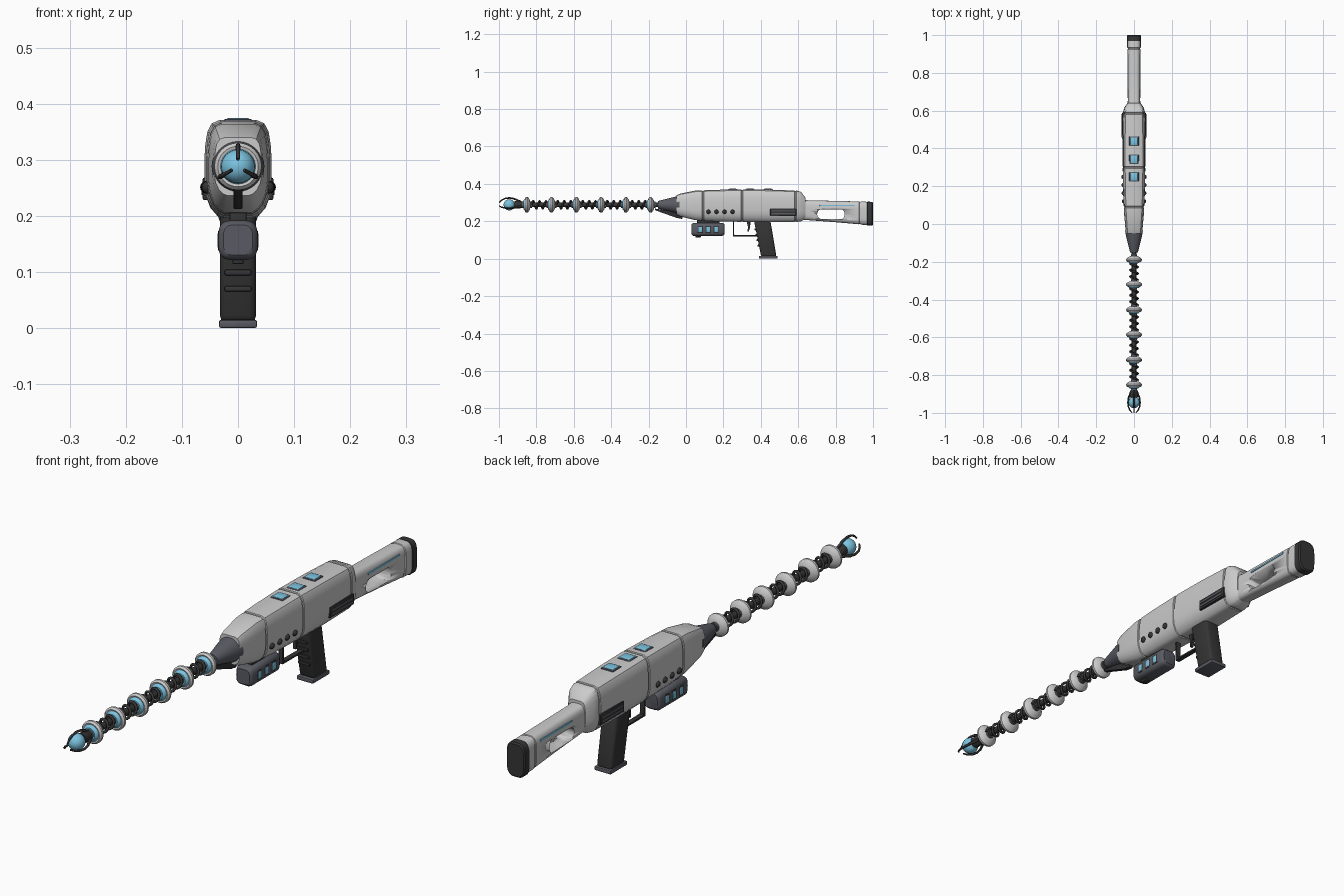
import bpy, bmesh, math
from mathutils import Vector

if "Cube" in bpy.data.objects:
    bpy.data.objects.remove(bpy.data.objects["Cube"])

AX = 0.288  # height of the barrel axis


def mat(name, c):
    m = bpy.data.materials.new(name)
    m.diffuse_color = (*c, 1)
    m.use_nodes = True
    m.node_tree.nodes["Principled BSDF"].inputs["Base Color"].default_value = m.diffuse_color
    return m


DARK = mat("dark_rubber", (0.035, 0.035, 0.035))
GREY = mat("gunmetal", (0.1, 0.105, 0.125))
BLUE = mat("glow_blue", (0.2, 0.55, 0.75))
PALE = mat("pale_shell", (0.62, 0.62, 0.63))


def finish(name, bm, m, angle=35):
    bmesh.ops.recalc_face_normals(bm, faces=bm.faces[:])
    me = bpy.data.meshes.new(name)
    bm.to_mesh(me)
    bm.free()
    me.materials.append(m)
    ob = bpy.data.objects.new(name, me)
    bpy.context.collection.objects.link(ob)
    bpy.ops.object.select_all(action='DESELECT')
    ob.select_set(True)
    bpy.context.view_layer.objects.active = ob
    bpy.ops.object.shade_smooth_by_angle(angle=math.radians(angle))
    return ob


def superellipse(p, n=32):
    f = lambda v: math.copysign(abs(v) ** (2 / p), v)
    return [(f(math.cos(2 * math.pi * i / n)), f(math.sin(2 * math.pi * i / n))) for i in range(n)]


def loft(name, shape, secs, m):
    """Skin a unit shape through sections (y, half width, bottom z, top z)."""
    bm = bmesh.new()
    rings = [[bm.verts.new((u * w, y, (a + b) / 2 + v * (b - a) / 2)) for u, v in shape]
             for y, w, a, b in secs]
    n = len(shape)
    for r, s in zip(rings, rings[1:]):
        for i in range(n):
            bm.faces.new((r[i], r[(i + 1) % n], s[(i + 1) % n], s[i]))
    bm.faces.new(rings[0])
    bm.faces.new(rings[-1])
    return finish(name, bm, m)


def lathe(name, prof, m, n=32):
    return loft(name, superellipse(2, n), [(y, r, AX - r, AX + r) for y, r in prof], m)


def prism(name, prof, x0, x1, m, bev=0.003, seg=2):
    """Extrude a side profile of (y, z) points from x0 to x1 with rounded edges."""
    bm = bmesh.new()
    a = [bm.verts.new((x0, y, z)) for y, z in prof]
    b = [bm.verts.new((x1, y, z)) for y, z in prof]
    bm.faces.new(a)
    bm.faces.new(b)
    n = len(prof)
    for i in range(n):
        bm.faces.new((a[i], a[(i + 1) % n], b[(i + 1) % n], b[i]))
    if bev:
        bmesh.ops.bevel(bm, geom=bm.edges[:], offset=bev, segments=seg, affect='EDGES', profile=0.5)
    return finish(name, bm, m)


def box(name, x, y, z, m, bev=0.003):
    return prism(name, [(y[0], z[0]), (y[1], z[0]), (y[1], z[1]), (y[0], z[1])], x[0], x[1], m, bev)


def tube(name, pts, r, m, taper=0, n=8):
    """Round tube along a list of points."""
    bm = bmesh.new()
    pts = [Vector(p) for p in pts]
    rings = []
    for i, p in enumerate(pts):
        t = (pts[min(i + 1, len(pts) - 1)] - pts[max(i - 1, 0)]).normalized()
        u = t.cross(Vector((0.31, 0.92, 0.24)) if abs(t.y) < 0.5 else Vector((1, 0, 0.2))).normalized()
        if name.startswith("coil"):
            u = Vector((p.x, 0, p.z - AX)).normalized()
        v = t.cross(u).normalized()
        q = r * (1 - taper * i / (len(pts) - 1))
        rings.append([bm.verts.new(p + q * (u * math.cos(k * 2 * math.pi / n) + v * math.sin(k * 2 * math.pi / n)))
                      for k in range(n)])
    for a, b in zip(rings, rings[1:]):
        for k in range(n):
            bm.faces.new((a[k], a[(k + 1) % n], b[(k + 1) % n], b[k]))
    bm.faces.new(rings[0])
    bm.faces.new(rings[-1])
    return finish(name, bm, m, 60)


# Main body: faceted round shell with panel grooves
half = [(0.55, 1), (0.78, 0.93), (0.91, 0.76), (0.97, 0.5), (1, 0.2), (1, -0.3),
        (0.95, -0.55), (0.82, -0.78), (0.62, -0.94), (0.45, -1)]
shell = half + [(-u, v) for u, v in reversed(half)]
keys = [(-0.05, 0.042, 0.236, 0.34), (-0.03, 0.045, 0.226, 0.348), (0.05, 0.052, 0.206, 0.364),
        (0.15, 0.057, 0.2, 0.368), (0.3, 0.06, 0.197, 0.371), (0.45, 0.06, 0.195, 0.369),
        (0.595, 0.057, 0.197, 0.364), (0.615, 0.052, 0.2, 0.357), (0.64, 0.036, 0.212, 0.325)]


def at(y):
    for p, q in zip(keys, keys[1:]):
        if p[0] <= y <= q[0]:
            t = (y - p[0]) / (q[0] - p[0])
            return [a + (b - a) * t for a, b in zip(p, q)]


secs = [list(k) for k in keys if abs(k[0] - 0.3) > 0.01]
for s in (0.09, 0.3, 0.585):
    for d, g in ((-0.005, 0), (-0.003, 0.003), (0.003, 0.003), (0.005, 0)):
        y, w, a, b = at(s + d)
        secs.append([y, w - g, a + g, b - g])
secs.sort(key=lambda k: k[0])
loft("body_shell", shell, secs, PALE)

# Nose cone and the strut beneath it
lathe("nose_cone", [(-0.15, 0.012), (-0.15, 0.02), (-0.14, 0.023), (-0.06, 0.043), (-0.035, 0.047), (-0.03, 0.03)], GREY)
prism("nose_strut", [(-0.165, 0.268), (-0.165, 0.259), (-0.05, 0.218), (-0.02, 0.212), (-0.02, 0.24), (-0.06, 0.25)],
      -0.008, 0.008, DARK, 0.002)

# Barrel core, coil and ring stages
lathe("barrel_core", [(-0.9, 0.012), (-0.12, 0.012)], DARK, 16)
stages = [-0.85, -0.718, -0.585, -0.453, -0.32, -0.188]
for i, y in enumerate(stages):
    lathe(f"barrel_ring_{i}", [(y - 0.01, 0.03), (y - 0.012, 0.036), (y - 0.005, 0.042), (y + 0.003, 0.042),
                               (y + 0.009, 0.036), (y + 0.016, 0.024), (y + 0.018, 0.014)], PALE)
    lathe(f"ring_glow_{i}", [(y - 0.02, 0.012), (y - 0.02, 0.022), (y - 0.014, 0.03), (y - 0.008, 0.032)], BLUE)
    lathe(f"ring_collar_{i}", [(y - 0.028, 0.012), (y - 0.028, 0.017), (y + 0.026, 0.017), (y + 0.026, 0.012)], GREY, 20)
for i, y in enumerate(stages[:-1]):
    N = 48
    pts = []
    for k in range(N + 1):
        a = 2 * math.pi * 2.5 * k / N
        pts.append((0.021 * math.cos(a), y + 0.024 + 0.086 * k / N, AX + 0.021 * math.sin(a)))
    tube(f"coil_{i}", pts, 0.005, DARK)

# Emitter tip: collar, glowing bulb and three claws
lathe("tip_collar", [(-0.918, 0.012), (-0.918, 0.02), (-0.89, 0.02), (-0.875, 0.015), (-0.86, 0.015)], DARK, 20)
lathe("tip_bulb", [(-0.945 - 0.03 * math.cos(math.pi * k / 16), max(0.0005, 0.03 * math.sin(math.pi * k / 16)))
                   for k in range(17)], BLUE)
for i, a in enumerate((90, 210, 330)):
    c, s = math.cos(math.radians(a)), math.sin(math.radians(a))
    path = [(-0.88, 0.015), (-0.9, 0.024), (-0.92, 0.033), (-0.945, 0.037), (-0.968, 0.034), (-0.986, 0.025), (-0.998, 0.013)]
    tube(f"tip_claw_{i}", [(r * c, y, AX + r * s) for y, r in path], 0.0055, DARK, 0.4)

# Top buttons
for i, y in enumerate((0.25, 0.342, 0.438)):
    box(f"button_frame_{i}", (-0.026, 0.026), (y - 0.026, y + 0.026), (0.35, 0.3725), GREY, 0.004)
    box(f"top_button_{i}", (-0.021, 0.021), (y - 0.021, y + 0.021), (0.355, 0.3745), BLUE, 0.004)

# Stock with a through slot
rounded = superellipse(3.6, 40)
stock = loft("stock", rounded, [(0.62, 0.034, 0.208, 0.318), (0.655, 0.033, 0.206, 0.312), (0.8, 0.034, 0.195, 0.309),
                                (0.925, 0.035, 0.184, 0.306), (0.927, 0.033, 0.186, 0.304), (0.932, 0.033, 0.186, 0.304),
                                (0.934, 0.036, 0.182, 0.306), (0.972, 0.036, 0.18, 0.304)], PALE)
slot = [(0.728 + 0.027 * math.cos(math.radians(a)), 0.238 + 0.026 * math.sin(math.radians(a))) for a in range(90, 271, 18)]
slot += [(0.83 + 0.018 * math.cos(math.radians(a)), 0.238 + 0.026 * math.sin(math.radians(a))) for a in range(-90, 91, 18)]
cutter = prism("slot_cutter", slot, -0.1, 0.1, PALE, 0)
cutter.hide_render = True
mod = stock.modifiers.new("slot", 'BOOLEAN')
mod.operation = 'DIFFERENCE'
mod.solver = 'EXACT'
mod.object = cutter
bpy.context.view_layer.objects.active = stock
bpy.ops.object.modifier_apply(modifier=mod.name)
bpy.data.objects.remove(cutter)
loft("butt_pad", rounded, [(0.968, 0.035, 0.18, 0.303), (0.97, 0.038, 0.177, 0.305), (0.995, 0.038, 0.177, 0.304),
                           (1.0, 0.034, 0.182, 0.299)], DARK)

# Details on both flanks
for s, side in ((-1, "left"), (1, "right")):
    box(f"vent_plate_{side}", (s * 0.05, s * 0.063), (0.45, 0.59), (0.228, 0.268), DARK, 0.003)
    for k in range(2):
        box(f"vent_slat_{side}_{k}", (s * 0.06, s * 0.065), (0.458, 0.582), (0.237 + k * 0.014, 0.244 + k * 0.014), GREY, 0.001)
    box(f"stock_strip_{side}", (s * 0.025, s * 0.0353), (0.715, 0.9), (0.281, 0.288), BLUE, 0.001)
    for k in range(4):
        bm = bmesh.new()
        bmesh.ops.create_uvsphere(bm, u_segments=16, v_segments=8, radius=0.0115)
        bmesh.ops.translate(bm, verts=bm.verts[:], vec=(s * (0.053 + 0.001 * k), 0.12 + 0.043 * k, 0.251))
        finish(f"side_stud_{side}_{k}", bm, DARK)
    for k in range(3):
        y = 0.077 + 0.042 * k
        box(f"cell_frame_{side}_{k}", (s * 0.028, s * 0.0355), (y - 0.015, y + 0.015), (0.137, 0.175), DARK, 0.003)
        box(f"cell_window_{side}_{k}", (s * 0.029, s * 0.0368), (y - 0.01, y + 0.01), (0.142, 0.17), BLUE, 0.003)

# Power cell pod and its bracket
loft("power_pod", rounded, [(0.03, 0.026, 0.13, 0.184), (0.034, 0.031, 0.125, 0.188), (0.042, 0.035, 0.121, 0.192),
                            (0.193, 0.035, 0.121, 0.192), (0.201, 0.031, 0.125, 0.188), (0.205, 0.026, 0.13, 0.184)], GREY)
box("pod_bracket", (-0.015, 0.015), (0.06, 0.18), (0.18, 0.212), DARK)
box("pod_latch", (-0.01, 0.01), (0.05, 0.08), (0.114, 0.13), DARK)

# Trigger guard and trigger
prism("trigger_guard", [(0.25, 0.21), (0.25, 0.12), (0.385, 0.12), (0.385, 0.127), (0.257, 0.127), (0.257, 0.21)],
      -0.009, 0.009, DARK, 0.001, 1)
prism("trigger", [(0.322, 0.205), (0.332, 0.17), (0.328, 0.145), (0.336, 0.145), (0.343, 0.17), (0.345, 0.205)],
      -0.006, 0.006, DARK, 0.001, 1)

# Pistol grip with finger ridges and foot plate
prism("grip", [(0.362, 0.21), (0.45, 0.21), (0.484, 0.01), (0.402, 0.01)], -0.032, 0.032, DARK, 0.012, 3)
for k in range(4):
    z = 0.07 + 0.029 * k
    y = 0.402 - 0.2 * (z - 0.01)
    box(f"grip_ridge_{k}", (-0.024, 0.024), (y - 0.007, y + 0.02), (z - 0.005, z + 0.005), DARK, 0.003)
box("grip_foot", (-0.034, 0.034), (0.39, 0.49), (0.0, 0.015), GREY, 0.004)
